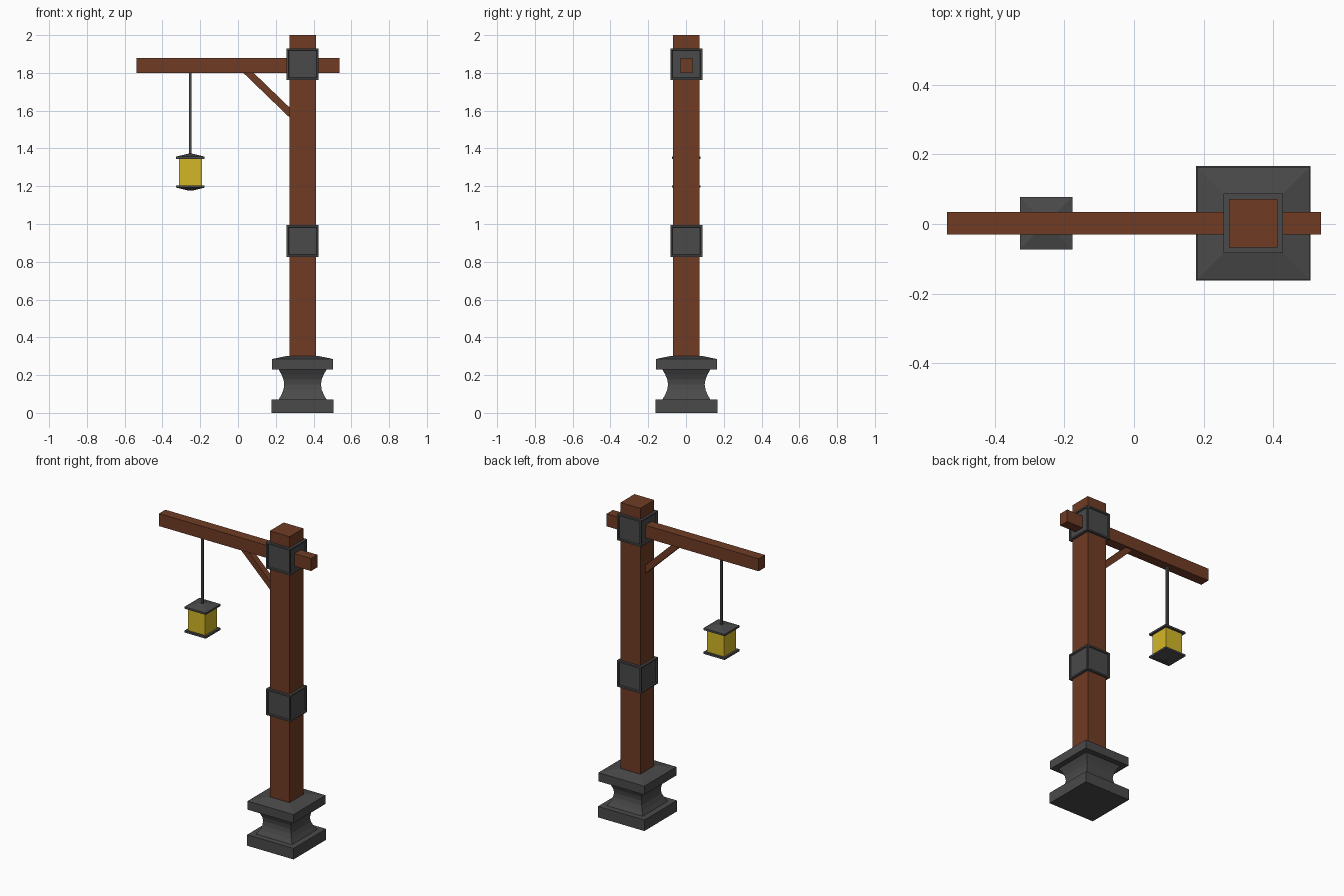
import bpy, bmesh, math
from mathutils import Vector

if "Cube" in bpy.data.objects:
    bpy.data.objects.remove(bpy.data.objects["Cube"])

PX, PY = 0.342, 0.002      # post axis
LX = -0.252                # lantern axis


def material(name, rgb):
    m = bpy.data.materials.new(name)
    m.diffuse_color = (*rgb, 1)
    m.use_nodes = True
    m.node_tree.nodes["Principled BSDF"].inputs["Base Color"].default_value = m.diffuse_color
    return m


WOOD = material("brown wood", (0.16, 0.045, 0.018))
IRON = material("dark iron", (0.068, 0.068, 0.068))
GLASS = material("yellow glass", (0.65, 0.47, 0.02))


def finish(name, bm, mat):
    bmesh.ops.recalc_face_normals(bm, faces=bm.faces)
    me = bpy.data.meshes.new(name)
    bm.to_mesh(me)
    bm.free()
    me.materials.append(mat)
    ob = bpy.data.objects.new(name, me)
    bpy.context.collection.objects.link(ob)
    return ob


def square_loft(bm, x, profile):
    """Stack square rings given as (half width, z) and cap both ends."""
    rings = [[bm.verts.new((x + sx * h, PY + sy * h, z))
              for sx, sy in ((-1, -1), (1, -1), (1, 1), (-1, 1))]
             for h, z in profile]
    for a, b in zip(rings, rings[1:]):
        for i in range(4):
            j = (i + 1) % 4
            bm.faces.new((a[i], a[j], b[j], b[i]))
    bm.faces.new(rings[0])
    bm.faces.new(rings[-1])


def loft(name, x, profile, mat):
    bm = bmesh.new()
    square_loft(bm, x, profile)
    return finish(name, bm, mat)


def extrude_xz(name, points, half_y, mat):
    """Extrude an outline in the xz plane through y."""
    bm = bmesh.new()
    face = bm.faces.new([bm.verts.new((x, PY - half_y, z)) for x, z in points])
    new = bmesh.ops.extrude_face_region(bm, geom=[face])["geom"]
    bmesh.ops.translate(bm, vec=(0, 2 * half_y, 0),
                        verts=[v for v in new if isinstance(v, bmesh.types.BMVert)])
    return finish(name, bm, mat)


def band(name, z0, z1):
    """Square iron collar with a recessed panel on each side."""
    bm = bmesh.new()
    square_loft(bm, PX, [(0.085, z0), (0.085, z1)])
    bmesh.ops.recalc_face_normals(bm, faces=bm.faces)
    sides = [f for f in bm.faces if abs(f.normal.z) < 0.5]
    bmesh.ops.inset_individual(bm, faces=sides, thickness=0.014)
    bmesh.ops.inset_individual(bm, faces=sides, thickness=0.004, depth=-0.007)
    return finish(name, bm, IRON)


# Stone-like iron foot with a scooped waist
scoop = [(0.127 - 0.03 * math.sin(math.pi * i / 6), 0.07 + 0.16 * i / 6) for i in range(7)]
loft("pedestal", PX, [(0.164, 0), (0.164, 0.07)] + scoop +
     [(0.162, 0.23), (0.162, 0.285), (0.08, 0.302)], IRON)

# Post, cross beam and brace
loft("post", PX, [(0.07, 0.28), (0.07, 2.0)], WOOD)
extrude_xz("cross_beam", [(-0.537, 1.80), (0.537, 1.80), (0.537, 1.88), (-0.537, 1.88)],
           0.032, WOOD)
extrude_xz("brace", [(0.026, 1.802), (0.28, 1.557), (0.28, 1.61), (0.081, 1.802)],
           0.02, WOOD)

# Iron collars
band("lower_band", 0.826, 0.994)
band("upper_band", 1.762, 1.93)

# Hanging lantern
loft("hanging_rod", LX, [(0.007, 1.365), (0.007, 1.81)], IRON)
loft("lantern_glass", LX, [(0.061, 1.20), (0.061, 1.35)], GLASS)
loft("lantern_roof", LX, [(0.075, 1.345), (0.075, 1.357), (0.012, 1.372)], IRON)
loft("lantern_floor", LX, [(0.012, 1.177), (0.075, 1.193), (0.075, 1.205)], IRON)
